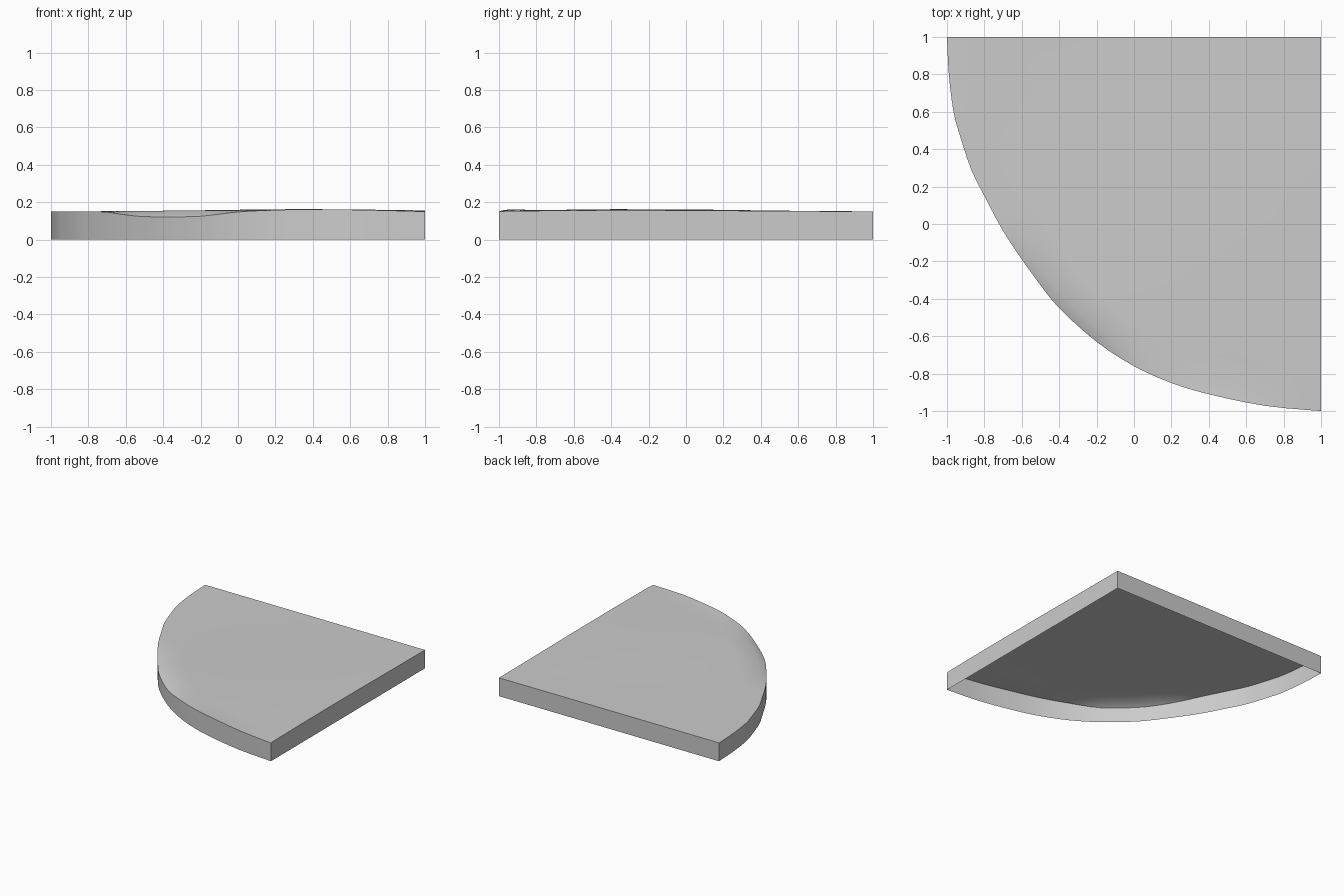
import bpy
import bmesh
import math
from mathutils import Vector

cube = bpy.data.objects.get("Cube")
if cube:
    bpy.data.objects.remove(cube, do_unlink=True)

# Curved rim from the back corner to the front corner (x, y, top height)
RIM = [Vector(p) for p in (
    (-1, 1, .15), (-.99, .8, .15), (-.965, .6, .15), (-.93, .47, .15),
    (-.87, .29, .15), (-.8, .15, .15), (-.71, -.02, .148), (-.62, -.16, .135),
    (-.52, -.3, .124), (-.4, -.45, .122), (-.2, -.63, .125), (0, -.76, .148),
    (.2, -.85, .158), (.4, -.91, .162), (.7, -.972, .158), (1, -1, .15))]
CORNER = Vector((1, 1, .15))
RINGS = (.25, .5, .75, .9, .97, 1)
STEPS = 3


def smooth_path(points, steps):
    """Catmull-Rom curve through the points."""
    path = []
    for i in range(len(points) - 1):
        a, b = points[max(i - 1, 0)], points[i]
        c, d = points[i + 1], points[min(i + 2, len(points) - 1)]
        for k in range(steps):
            t = k / steps
            path.append(.5 * (2 * b + (c - a) * t + (2 * a - 5 * b + 4 * c - d) * t**2
                              + (3 * b - a - 3 * c + d) * t**3))
    return path + [points[-1]]


def top_height(x, y):
    """Slight swell across the slab, level along the straight back edge."""
    swell = math.exp(-((x - .4) ** 2 + (y + .25) ** 2) / .5)
    return .151 + .012 * swell * min(1, (1 - y) / .15)


# Top sheet: rings fanning out from the square corner to the rim
bm = bmesh.new()
rim = smooth_path(RIM, STEPS)
corner = bm.verts.new(CORNER)
rings = []
for s in RINGS:
    ring = []
    for p in rim:
        q = CORNER.lerp(p, s)
        q.z = p.z if s == 1 else top_height(q.x, q.y)
        ring.append(bm.verts.new(q))
    rings.append(ring)
for j in range(len(rim) - 1):
    bm.faces.new((corner, rings[0][j], rings[0][j + 1]))
    for inner, outer in zip(rings, rings[1:]):
        bm.faces.new((inner[j], outer[j], outer[j + 1], inner[j + 1]))

# Side walls: drop the boundary to the ground, leaving the underside open
border = [e for e in bm.edges if e.is_boundary]
wall = bmesh.ops.extrude_edge_only(bm, edges=border)["geom"]
for item in wall:
    if isinstance(item, bmesh.types.BMVert):
        item.co.z = 0
bmesh.ops.recalc_face_normals(bm, faces=bm.faces)
if corner.link_faces[0].normal.z < 0 and rings[1][9].normal.z < 0:
    bmesh.ops.reverse_faces(bm, faces=bm.faces)

mesh = bpy.data.meshes.new("quarter_slab")
bm.to_mesh(mesh)
bm.free()
slab = bpy.data.objects.new("quarter_slab", mesh)
bpy.context.collection.objects.link(slab)

# Plain grey finish
grey = bpy.data.materials.new("light_grey")
grey.use_nodes = True
colour = (.6, .6, .6, 1)
grey.diffuse_color = colour
grey.node_tree.nodes["Principled BSDF"].inputs["Base Color"].default_value = colour
mesh.materials.append(grey)

bpy.ops.object.select_all(action="DESELECT")
slab.select_set(True)
bpy.context.view_layer.objects.active = slab
bpy.ops.object.shade_smooth_by_angle(angle=math.radians(40))
